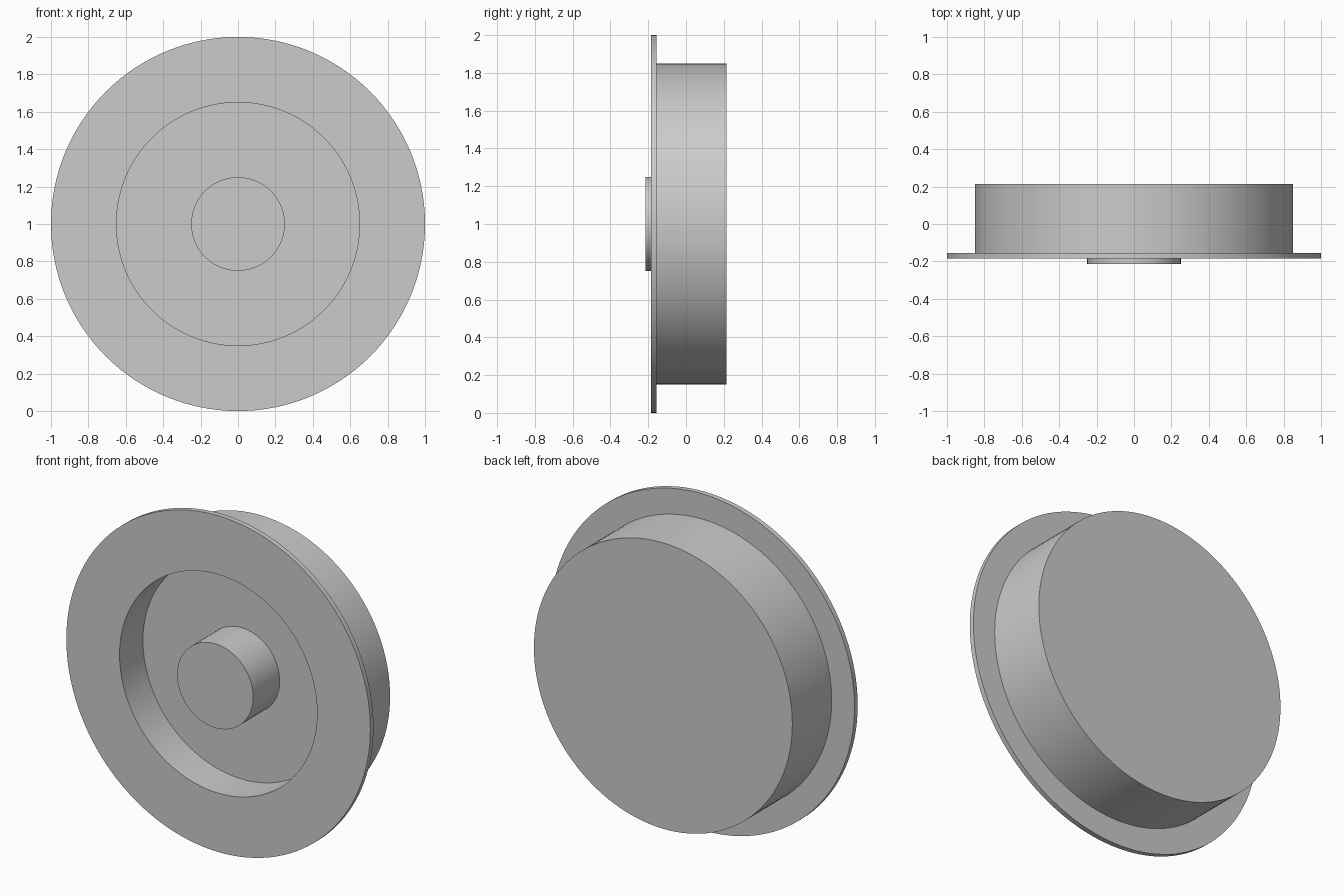
import bpy
import bmesh
import math
from mathutils import Matrix, Vector

cube = bpy.data.objects.get("Cube")
if cube:
    bpy.data.objects.remove(cube, do_unlink=True)

SEGMENTS = 128
CENTRE_Z = 1.0

grey = bpy.data.materials.new("plain_grey")
grey.use_nodes = True
colour = (0.6, 0.6, 0.6, 1)
grey.diffuse_color = colour
grey.node_tree.nodes["Principled BSDF"].inputs["Base Color"].default_value = colour


def turned_part(name, profile):
    """Revolve (radius, y) points about the y axis through the centre."""
    bm = bmesh.new()
    verts = [bm.verts.new((r, y, CENTRE_Z)) for r, y in profile]
    edges = [bm.edges.new(pair) for pair in zip(verts, verts[1:])]
    bmesh.ops.spin(bm, geom=verts + edges, cent=(0, 0, CENTRE_Z), axis=(0, 1, 0),
                   angle=math.tau, steps=SEGMENTS, use_merge=True)
    bmesh.ops.remove_doubles(bm, verts=bm.verts, dist=0.0001)
    bmesh.ops.recalc_face_normals(bm, faces=bm.faces)
    mesh = bpy.data.meshes.new(name)
    bm.to_mesh(mesh)
    bm.free()
    mesh.materials.append(grey)
    obj = bpy.data.objects.new(name, mesh)
    bpy.context.collection.objects.link(obj)
    bpy.ops.object.select_all(action="DESELECT")
    obj.select_set(True)
    bpy.context.view_layer.objects.active = obj
    bpy.ops.object.shade_smooth_by_angle(angle=math.radians(30))
    return obj


FLOOR_Y = 0.035

# Drum with a thin front flange and a round recess
turned_part("flanged_housing", [
    (0, FLOOR_Y), (0.65, FLOOR_Y), (0.65, -0.185), (1.0, -0.185),
    (1.0, -0.155), (0.85, -0.155), (0.85, 0.215), (0, 0.215),
])

# Central boss rising from the recess floor past the flange
turned_part("centre_boss", [
    (0, -0.215), (0.25, -0.215), (0.25, FLOOR_Y + 0.01), (0, FLOOR_Y + 0.01),
])
